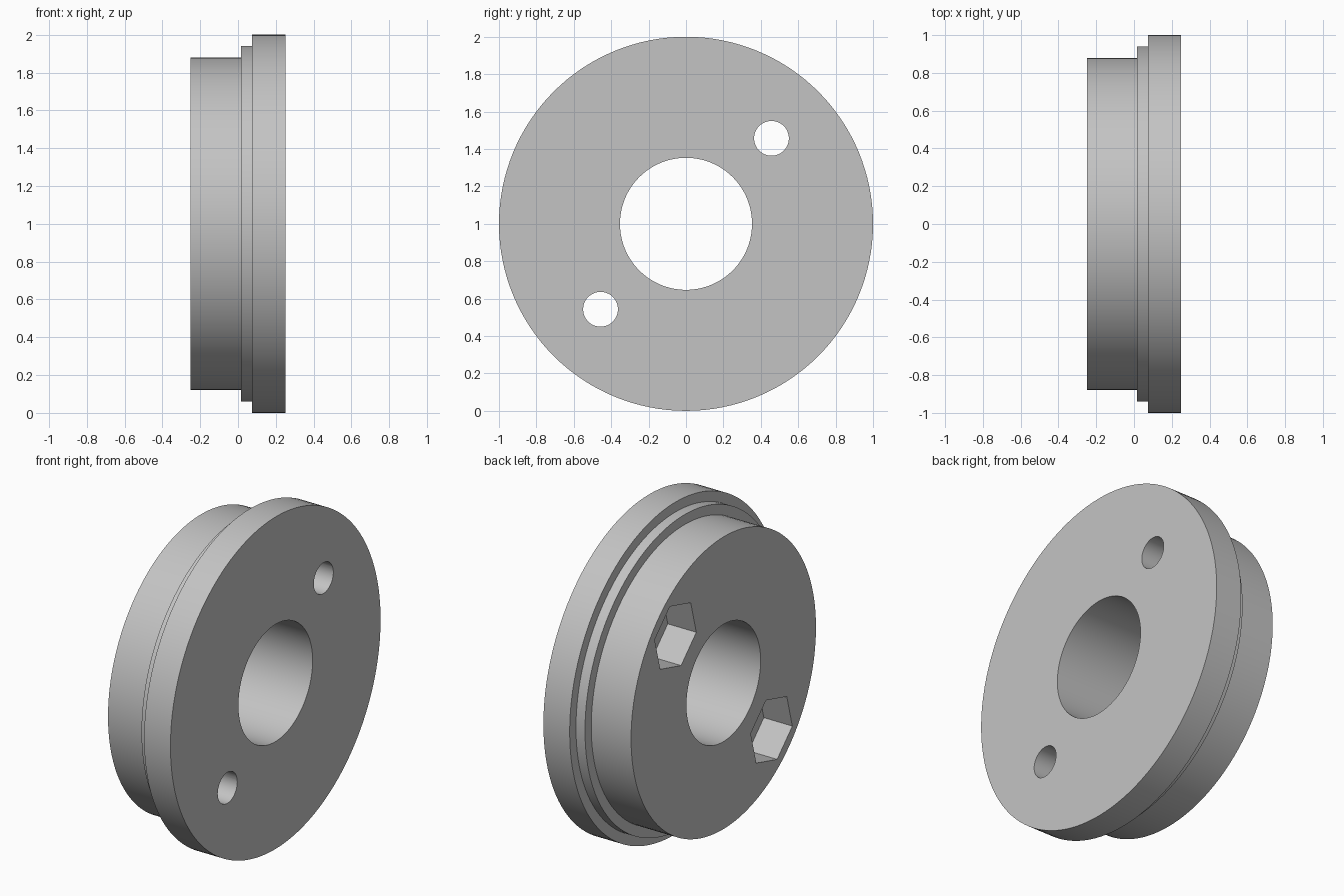
import bpy, bmesh, math
from mathutils import Matrix

cube = bpy.data.objects.get("Cube")
if cube:
    bpy.data.objects.remove(cube, do_unlink=True)

CENTRE_Z = 1.0
grey = bpy.data.materials.new("plain_grey")
grey.use_nodes = True
grey.diffuse_color = (0.55, 0.55, 0.55, 1)
grey.node_tree.nodes["Principled BSDF"].inputs["Base Color"].default_value = grey.diffuse_color


def add_object(name, bm):
    bmesh.ops.recalc_face_normals(bm, faces=bm.faces)
    mesh = bpy.data.meshes.new(name)
    bm.to_mesh(mesh)
    bm.free()
    mesh.materials.append(grey)
    ob = bpy.data.objects.new(name, mesh)
    bpy.context.collection.objects.link(ob)
    return ob


def lathe(name, profile, segments=128):
    """Turn a closed (x, radius) profile around the x axis."""
    bm = bmesh.new()
    rings = []
    for i in range(segments):
        a = math.tau * i / segments
        rings.append([bm.verts.new((x, r * math.cos(a), CENTRE_Z + r * math.sin(a)))
                      for x, r in profile])
    n = len(profile)
    for i, ring in enumerate(rings):
        after = rings[(i + 1) % segments]
        for j in range(n):
            k = (j + 1) % n
            bm.faces.new((ring[j], ring[k], after[k], after[j]))
    return add_object(name, bm)


def prism(name, sides, radius, x0, x1, y, z, turn=0.0):
    """Prism along x; turn is the angle of its first corner from +y towards +z."""
    bm = bmesh.new()
    ends = [[bm.verts.new((x, y + radius * math.cos(turn + math.tau * i / sides),
                           z + radius * math.sin(turn + math.tau * i / sides)))
             for i in range(sides)] for x in (x0, x1)]
    for end in ends:
        bm.faces.new(end)
    for i in range(sides):
        k = (i + 1) % sides
        bm.faces.new((ends[0][i], ends[0][k], ends[1][k], ends[1][i]))
    return add_object(name, bm)


# Stepped flange with a central bore
flange = lathe("stepped_flange", [
    (-0.25, 0.353), (-0.25, 0.88), (0.015, 0.88), (0.015, 0.94),
    (0.075, 0.94), (0.075, 1.0), (0.25, 1.0), (0.25, 0.353)])

# Two bolt holes with hexagonal nut pockets, on a diagonal
cutters = []
for side, label in ((1, "upper"), (-1, "lower")):
    y, z = side * 0.457, CENTRE_Z + side * 0.457
    cutters.append(prism(label + "_nut_pocket_cutter", 6, 0.205, -0.4, -0.06, y, z,
                         math.radians(15)))
    cutters.append(prism(label + "_bolt_hole_cutter", 48, 0.093, -0.15, 0.4, y, z))

bpy.context.view_layer.objects.active = flange
for cutter in cutters:
    mod = flange.modifiers.new(cutter.name, 'BOOLEAN')
    mod.object = cutter
    mod.operation = 'DIFFERENCE'
    mod.solver = 'EXACT'
    bpy.ops.object.modifier_apply(modifier=mod.name)
for cutter in cutters:
    bpy.data.objects.remove(cutter, do_unlink=True)

# Smooth round walls, crisp edges
bpy.ops.object.select_all(action='DESELECT')
flange.select_set(True)
bpy.ops.object.shade_smooth_by_angle(angle=math.radians(30))
